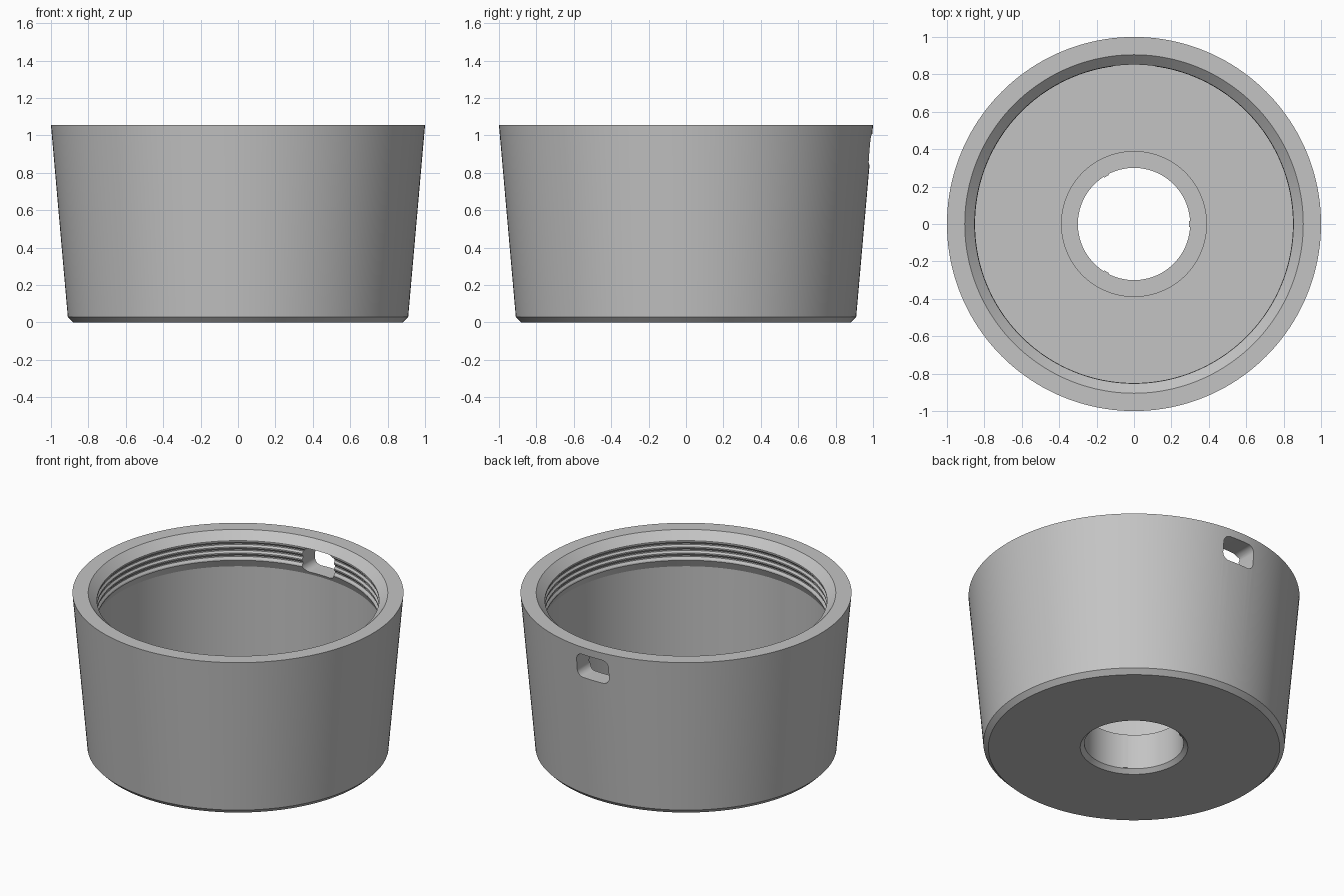
import bpy
import bmesh
from math import cos, sin, tau
from mathutils import Matrix

SEGMENTS = 160

cube = bpy.data.objects.get("Cube")
if cube:
    bpy.data.objects.remove(cube, do_unlink=True)

grey = bpy.data.materials.new("plain_grey")
grey.use_nodes = True
grey.diffuse_color = (0.55, 0.55, 0.55, 1)
grey.node_tree.nodes["Principled BSDF"].inputs["Base Color"].default_value = (0.55, 0.55, 0.55, 1)


def make_object(name, bm):
    bmesh.ops.recalc_face_normals(bm, faces=bm.faces)
    mesh = bpy.data.meshes.new(name)
    bm.to_mesh(mesh)
    bm.free()
    mesh.materials.append(grey)
    obj = bpy.data.objects.new(name, mesh)
    bpy.context.collection.objects.link(obj)
    return obj


def lathe(name, profile):
    """Revolve a closed (radius, height) outline about the z axis."""
    bm = bmesh.new()
    rings = []
    for i in range(SEGMENTS):
        a = tau * i / SEGMENTS
        rings.append([bm.verts.new((r * cos(a), r * sin(a), z)) for r, z in profile])
    n = len(profile)
    for i in range(SEGMENTS):
        here, after = rings[i], rings[(i + 1) % SEGMENTS]
        for j in range(n):
            k = (j + 1) % n
            bm.faces.new((here[j], after[j], after[k], here[k]))
    return make_object(name, bm)


def box(name, size, centre, angle=0):
    bm = bmesh.new()
    bmesh.ops.create_cube(bm, size=1)
    bm.transform(Matrix.Rotation(angle, 4, "Z") @ Matrix.Translation(centre)
                 @ Matrix.Diagonal((*size, 1)))
    return make_object(name, bm)


# Thread grooves inside the mouth
top = 1.055
thread = []
for i in range(3):
    z = top - 0.06 - 0.04 * i
    thread += [(0.852, z), (0.862, z - 0.012), (0.862, z - 0.02), (0.852, z - 0.032)]

# Tapered cup with chamfered base, threaded mouth and hollow collar
outline = [
    (0.325, 0), (0.88, 0), (0.91, 0.03), (1.0, top),
    (0.905, top), (0.852, top - 0.05),
    *thread,
    (0.85, top - 0.18), (0.872, top - 0.23), (0.87, 0.1),
    (0.39, 0.1), (0.39, 0.26), (0.3, 0.26), (0.3, 0.025),
]
cup = lathe("cup_body", outline)

# Rounded slot through the back wall
cutter = box("slot_cutter", (0.235, 0.5, 0.16), (0, 0.95, 0.925))
bm = bmesh.new()
bm.from_mesh(cutter.data)
edges = [e for e in bm.edges if abs(e.verts[0].co.y - e.verts[1].co.y) > 0.1]
bmesh.ops.bevel(bm, geom=edges, offset=0.045, segments=6, profile=0.5, affect="EDGES")
bm.to_mesh(cutter.data)
bm.free()
cutter.hide_render = True
cutter.hide_set(True)

cut = cup.modifiers.new("back_slot", "BOOLEAN")
cut.operation = "DIFFERENCE"
cut.solver = "EXACT"
cut.object = cutter
bpy.context.view_layer.objects.active = cup
cup.select_set(True)
bpy.ops.object.modifier_apply(modifier=cut.name)
bpy.data.objects.remove(cutter, do_unlink=True)
bpy.ops.object.shade_smooth_by_angle(angle=0.4)

# Three slim ribs in the base hole
for i in range(3):
    box(f"hole_rib_{i + 1}", (0.012, 0.03, 0.23), (0.3, 0, 0.142), tau * i / 3)
